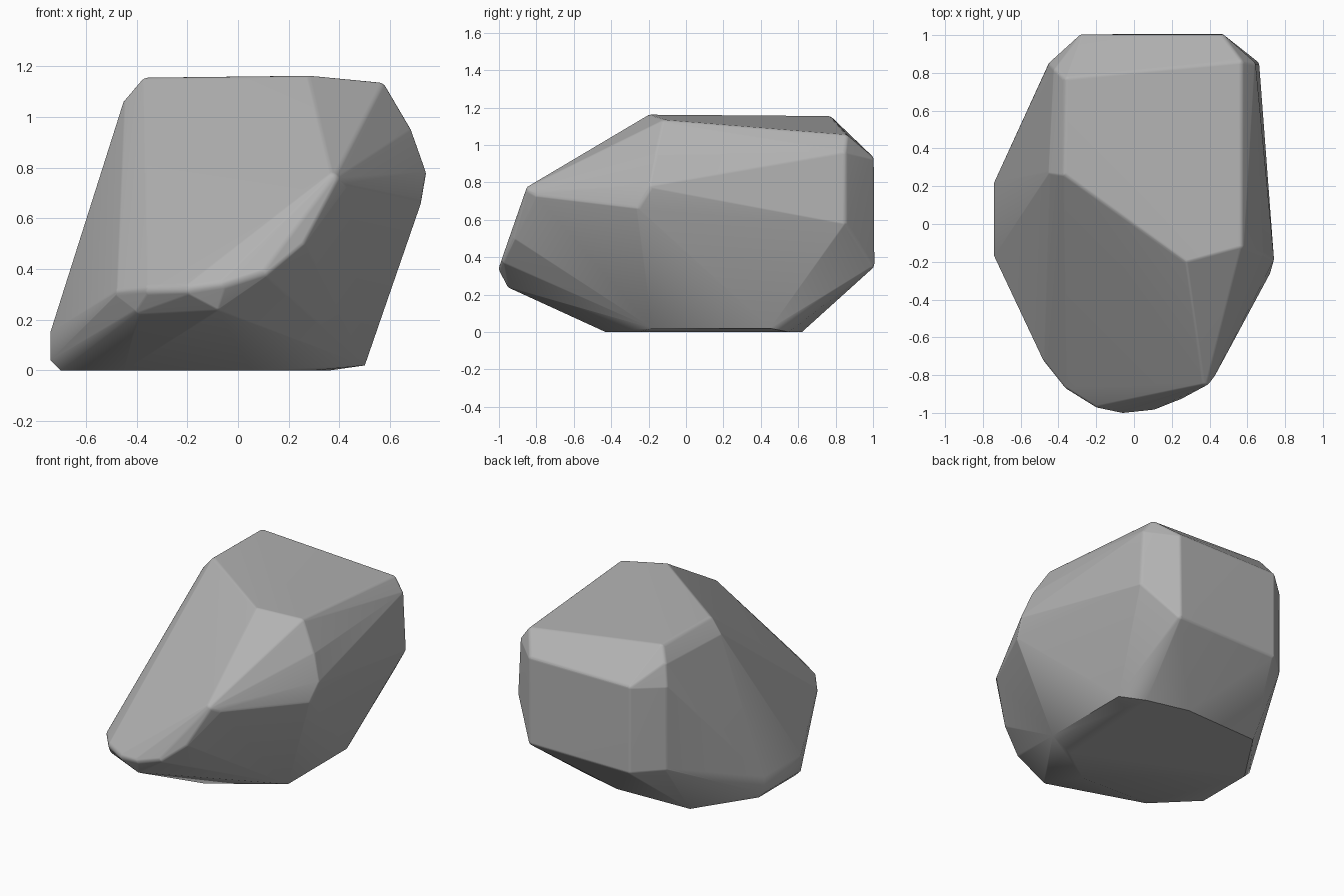
import bpy
import bmesh
from mathutils import Vector, Matrix

ROUNDING = 0.035

cube = bpy.data.objects.get("Cube")
if cube:
    bpy.data.objects.remove(cube, do_unlink=True)


def make_material(name, value):
    mat = bpy.data.materials.new(name)
    mat.use_nodes = True
    colour = (value, value, value, 1.0)
    mat.diffuse_color = colour
    mat.node_tree.nodes["Principled BSDF"].inputs["Base Color"].default_value = colour
    return mat


def hull_mesh(points):
    """Wrap a cloud of points in a convex skin."""
    bm = bmesh.new()
    for point in points:
        bm.verts.new(point)
    result = bmesh.ops.convex_hull(bm, input=bm.verts[:])
    loose = {v for v in result["geom_interior"] + result["geom_unused"]
             if isinstance(v, bmesh.types.BMVert) and v.is_valid}
    bmesh.ops.delete(bm, geom=list(loose), context="VERTS")
    bmesh.ops.recalc_face_normals(bm, faces=bm.faces[:])
    bm.normal_update()
    return bm


# Landmark corners of the stone, in hundredths of a unit
crown = [(-37, 26, 115), (-36, 77, 115), (28, -20, 116), (57, -12, 113),
         (57, 86, 105), (-45, 27, 106), (-42, 82, 106)]
back_panel = [(-28, 100, 93), (-28, 100, 35), (47, 100, 93), (47, 100, 35)]
back_corners = [(-45, 85, 92), (-45, 85, 36), (64, 85, 96), (66, 85, 58)]
right_bulge = [(68, -16, 95), (74, -19, 78), (72, -26, 66)]
front_lip = [(38, -85, 77), (43, -80, 73), (26, -92, 50), (11, -98, 38),
             (-6, -100, 34), (-20, -97, 32), (-36, -87, 32), (-48, -72, 31),
             (-8, -95, 24), (-40, -79, 23)]
left_edge = [(-74, 22, 15), (-74, -17, 15), (-74, 22, 4), (-74, -17, 4)]
base = [(-70, 22, 0), (-45, 60, 0), (8, 62, 0), (36, 55, 0), (50, 45, 2),
        (50, -18, 2), (30, -25, 0), (5, -43, 0), (-45, -42, 0), (-70, -17, 0)]

worn = crown + back_panel + back_corners + right_bulge + front_lip
crisp = left_edge + base

# Blunt outline gives the direction in which each worn corner is pulled in
outline = hull_mesh([Vector(p) / 100 for p in worn + crisp])
worn_set = set(worn)
cloud = [Vector(p) / 100 for p in crisp]
ball = bmesh.new()
bmesh.ops.create_icosphere(ball, subdivisions=3, radius=ROUNDING, matrix=Matrix())
ball_points = [v.co.copy() for v in ball.verts]
ball.free()
for v in outline.verts:
    if tuple(round(c * 100) for c in v.co) in worn_set:
        centre = v.co - v.normal * ROUNDING
        cloud += [centre + offset for offset in ball_points]
outline.free()

# Stone body with softly rounded worn corners
bm = hull_mesh(cloud)
mesh = bpy.data.meshes.new("boulder")
bm.to_mesh(mesh)
bm.free()
mesh.materials.append(make_material("stone grey", 0.45))
boulder = bpy.data.objects.new("boulder", mesh)
bpy.context.collection.objects.link(boulder)

# Smooth shading with firm edges around the base
bpy.context.view_layer.objects.active = boulder
boulder.select_set(True)
bpy.ops.object.shade_smooth_by_angle(angle=0.6)
weighted = boulder.modifiers.new("even_shading", "WEIGHTED_NORMAL")
weighted.keep_sharp = True
